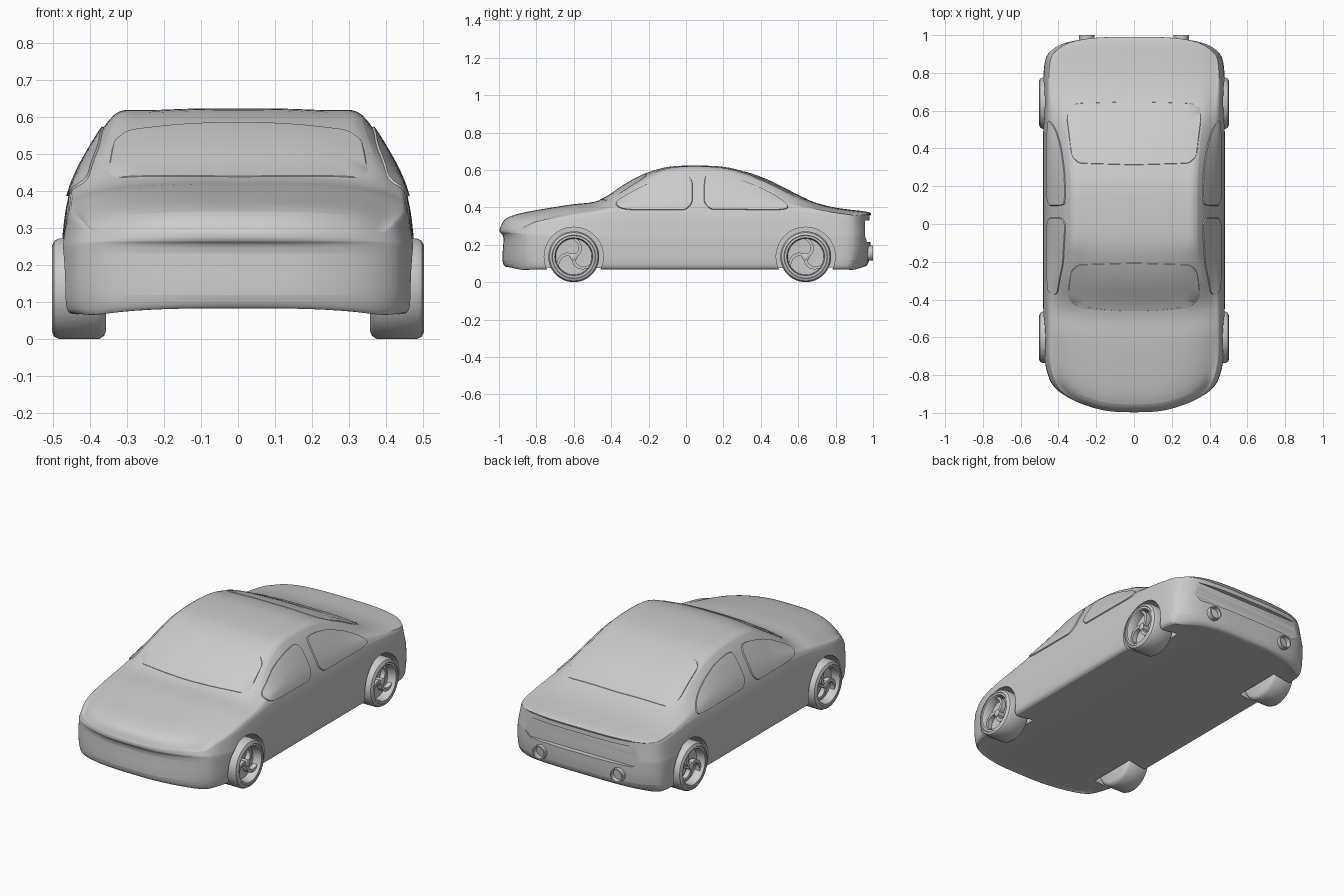
import bpy, bmesh, math
from mathutils import Vector, Matrix
from mathutils.bvhtree import BVHTree

if "Cube" in bpy.data.objects:
    bpy.data.objects.remove(bpy.data.objects["Cube"])


def finish(name, bm, angle=35):
    bmesh.ops.remove_doubles(bm, verts=bm.verts, dist=1e-5)
    bmesh.ops.recalc_face_normals(bm, faces=bm.faces)
    me = bpy.data.meshes.new(name)
    bm.to_mesh(me)
    bm.free()
    ob = bpy.data.objects.new(name, me)
    bpy.context.collection.objects.link(ob)
    smooth(ob, angle)
    return ob


def smooth(ob, angle):
    bpy.ops.object.select_all(action='DESELECT')
    ob.select_set(True)
    bpy.context.view_layer.objects.active = ob
    bpy.ops.object.shade_smooth_by_angle(angle=math.radians(angle))


def lathe(bm, profile, mat, n=48):
    """Spin (axial, radius) points about x, then place with mat."""
    rings = [[bm.verts.new(mat @ Vector((a, r * math.cos(t), r * math.sin(t))))
              for t in (2 * math.pi * i / n for i in range(n))] for a, r in profile]
    for p, q in zip(rings, rings[1:]):
        for i in range(n):
            m = (i + 1) % n
            bm.faces.new((p[i], p[m], q[m], q[i]))


# Body stations: y, top z, shoulder z, edge drop, half width, top half width, bow
ST = [(-.995, .305, .283, .010, .41, .375, .12), (-.955, .345, .31, .025, .445, .39, .13),
      (-.85, .375, .325, .03, .47, .40, .11), (-.72, .398, .335, .03, .479, .40, .07),
      (-.58, .42, .35, .03, .480, .40, .03), (-.46, .437, .375, .025, .480, .39, .03),
      (-.34, .515, .388, .025, .480, .37, .03), (-.21, .583, .39, .025, .480, .345, .02),
      (-.09, .617, .39, .018, .480, .335, 0), (.05, .623, .39, .016, .480, .335, 0),
      (.20, .617, .39, .018, .480, .335, 0), (.32, .588, .39, .02, .480, .34, 0),
      (.44, .545, .388, .02, .480, .35, 0), (.56, .485, .385, .02, .480, .365, 0),
      (.66, .437, .38, .02, .480, .38, 0), (.78, .402, .36, .02, .479, .40, 0),
      (.90, .385, .35, .018, .468, .41, -.03), (.985, .372, .345, .010, .435, .40, -.065)]
U = [-1, -.8, -.4, 0, .4, .8, 1]
NOSE = [.035, .012, .022, .003, 0, .002, .010]
TAIL = [-.035, -.006, 0, 0, -.004, -.003, 0]
NI, NJ, NK = len(U) - 1, len(ST) - 1, 6


def body_point(i, j, k):
    y, zt, zs, drop, w, wt, bow = ST[j]
    u = U[i]
    hood = j < 5 or j > 14
    fx, fz = (.3, .6) if hood else (.43, .52)
    z6, x4 = zt - drop, w * .955
    z = [.068, .115, .235, .262, zs, zs + fz * (z6 - zs), z6][k]
    x = [.955 * w, w, .998 * w, .99 * w, x4, x4 + fx * (wt - x4), wt][k]
    if k == NK:
        z = zt - drop * u ** 4
    if k == 0 and abs(u) < 1:
        z += .008 if abs(u) > .5 else .016
    y += bow * abs(u) ** (3 if bow > 0 else 5)
    if j == 0:
        y += NOSE[k] * (1 - .9 * u * u)
    if j == NJ:
        y += TAIL[k]
    return Vector((x * u, y, z))


def make_body():
    bm, cache = bmesh.new(), {}

    def v(*ijk):
        if ijk not in cache:
            cache[ijk] = bm.verts.new(body_point(*ijk))
        return cache[ijk]
    for k in (0, NK):
        for i in range(NI):
            for j in range(NJ):
                bm.faces.new((v(i, j, k), v(i + 1, j, k), v(i + 1, j + 1, k), v(i, j + 1, k)))
    for i in (0, NI):
        for j in range(NJ):
            for k in range(NK):
                bm.faces.new((v(i, j, k), v(i, j + 1, k), v(i, j + 1, k + 1), v(i, j, k + 1)))
    for j in (0, NJ):
        for i in range(NI):
            for k in range(NK):
                bm.faces.new((v(i, j, k), v(i + 1, j, k), v(i + 1, j, k + 1), v(i, j, k + 1)))
    # Push the cage out so the subdivided skin passes close to the stations
    target = {p: p.co.copy() for p in bm.verts}
    for _ in range(2):
        new = {}
        for p in bm.verts:
            n = len(p.link_edges)
            e = sum((g.other_vert(p).co for g in p.link_edges), Vector())
            f = sum((l.link_loop_next.link_loop_next.vert.co for l in p.link_loops), Vector())
            new[p] = p.co + target[p] - (n * n * p.co + 4 * e + f) / (n * (n + 5))
        for p, co in new.items():
            p.co = co
    return finish("car_body", bm)


def apply(ob, kind, **props):
    m = ob.modifiers.new(kind.lower(), kind)
    for key, val in props.items():
        setattr(m, key, val)
    bpy.context.view_layer.objects.active = ob
    bpy.ops.object.modifier_apply(modifier=m.name)


body = make_body()
apply(body, 'SUBSURF', levels=2)
skin = BVHTree.FromPolygons([v.co.copy() for v in body.data.vertices],
                            [tuple(p.vertices) for p in body.data.polygons])


def outline(pts, cut=.035, step=.03):
    """Round the corners of a polygon and resample it."""
    pts = [Vector(p) for p in pts]
    for c in (cut, cut * .3):
        out = []
        for a, b in zip(pts, pts[1:] + pts[:1]):
            d = b - a
            t = min(.25, c / d.length)
            out += [a + d * t, b - d * t]
        pts = out
    out = []
    for a, b in zip(pts, pts[1:] + pts[:1]):
        n = max(1, math.ceil((b - a).length / step))
        out += [a.lerp(b, i / n) for i in range(n)]
    return out


def window(name, pts, origin, direction, raise_by):
    """Thin raised pane projected on to the body skin."""
    pts = outline(pts)
    mid = sum(pts, Vector((0, 0))) / len(pts)
    bm, rings = bmesh.new(), []
    for s, off in ((1, -.003), (.98, raise_by), (.8, raise_by), (.6, raise_by),
                   (.4, raise_by), (.2, raise_by), (.02, raise_by)):
        ring = []
        for p in pts:
            start = origin(mid + (p - mid) * s)
            hit = skin.ray_cast(start, direction)
            if hit[0] is None:
                hit = skin.find_nearest(start)
            nrm = hit[1] if hit[1].dot(direction) < 0 else -hit[1]
            ring.append(bm.verts.new(hit[0] + nrm * off))
        rings.append(ring)
    n = len(pts)
    for p, q in zip(rings, rings[1:]):
        for i in range(n):
            m = (i + 1) % n
            bm.faces.new((p[i], p[m], q[m], q[i]))
    bm.faces.new(rings[-1])
    finish(name, bm, 40)


# Windscreen and rear window, projected from above
down = Vector((0, 0, -1))
for name, pts in (
        ("windscreen", [(-.36, -.42), (-.18, -.455), (0, -.465), (.18, -.455), (.36, -.42),
                        (.335, -.215), (0, -.205), (-.335, -.215)]),
        ("rear_window", [(-.33, .64), (0, .65), (.33, .64), (.365, .60), (.33, .32),
                         (0, .31), (-.33, .32), (-.365, .60)])):
    window(name, pts, lambda p: Vector((p.x, p.y, 2)), down, .002)

# Side windows, projected from each side
FRONT = [(-.385, .425), (-.36, .395), (-.3, .385), (.035, .385), (.035, .575),
         (-.06, .57), (-.2, .53), (-.3, .475)]
REAR = [(.095, .388), (.53, .385), (.555, .405), (.5, .45), (.4, .505), (.25, .56),
        (.11, .575), (.095, .55)]
for side, sx in (("right", 1), ("left", -1)):
    for name, pts in (("front", FRONT), ("rear", REAR)):
        window(f"{name}_window_{side}", pts, lambda p: Vector((sx, p.x, p.y)),
               Vector((-sx, 0, 0)), .006)

# Wheel arches and tail recess cut from the body
AXLES = {"front": -.60, "rear": .64}
HUB = .136
cut = bmesh.new()
for y in AXLES.values():
    for sx in (1, -1):
        lathe(cut, [(.345, 0), (.345, .158), (.6, .158), (.6, 0)],
              Matrix.Translation((0, y, HUB)) @ Matrix.Diagonal((sx, 1, 1, 1)), 64)
tail = [(-.33, .215), (.33, .215), (.385, .26), (.385, .33), (-.385, .33), (-.385, .26)]
near = [cut.verts.new((x, .958, z)) for x, z in tail]
far = [cut.verts.new((x, 1.1, z)) for x, z in tail]
cut.faces.new(near)
cut.faces.new(far)
for i in range(6):
    m = (i + 1) % 6
    cut.faces.new((near[i], near[m], far[m], far[i]))
cutter = finish("body_cutter", cut)
cutter.hide_render = True
apply(body, 'BOOLEAN', object=cutter, operation='DIFFERENCE', solver='EXACT')
bpy.data.objects.remove(cutter)
smooth(body, 35)

# Wheels: tyre and dished rim with three swirled spokes
TYRE = [(.357, 0), (.357, .115), (.362, .127), (.375, .136), (.484, .136), (.497, .129),
        (.503, .116), (.500, .113), (.500, .102), (.494, .098), (.45, .096), (.445, 0)]
for axle, y in AXLES.items():
    for side, sx in (("right", 1), ("left", -1)):
        mat = Matrix.Translation((0, y, HUB)) @ Matrix.Diagonal((sx, 1, 1, 1))
        bm = bmesh.new()
        lathe(bm, TYRE, mat)
        lathe(bm, [(.445, .02), (.484, .02), (.488, .014), (.488, 0)], mat, 24)
        for arm in range(3):
            rows = []
            for s in range(9):
                t = s / 8
                r, half = .008 + .092 * t, .008 + .006 * t
                a = 2 * math.pi * arm / 3 + .5 + 1.1 * t ** 1.5
                c = Vector((0, math.cos(a), math.sin(a))) * r
                w = Vector((0, -math.sin(a), math.cos(a))) * half
                rows.append([bm.verts.new(mat @ (c + w * k + Vector((x, 0, 0))))
                             for k, x in ((-1, .455), (-1, .482), (1, .482), (1, .455))])
            for p, q in zip(rows, rows[1:]):
                for i in range(4):
                    m = (i + 1) % 4
                    bm.faces.new((p[i], p[m], q[m], q[i]))
            bm.faces.new(rows[0])
            bm.faces.new(rows[-1])
        finish(f"{axle}_wheel_{side}", bm)

# Exhaust tips
for side, sx in (("right", 1), ("left", -1)):
    bm = bmesh.new()
    lathe(bm, [(.90, 0), (.90, .036), (.98, .04), (1.0, .04), (1.0, .033), (.94, .03), (.94, 0)],
          Matrix.Translation((sx * .25, 0, .155)) @ Matrix.Rotation(math.pi / 2, 4, 'Z'), 32)
    finish(f"exhaust_{side}", bm)
